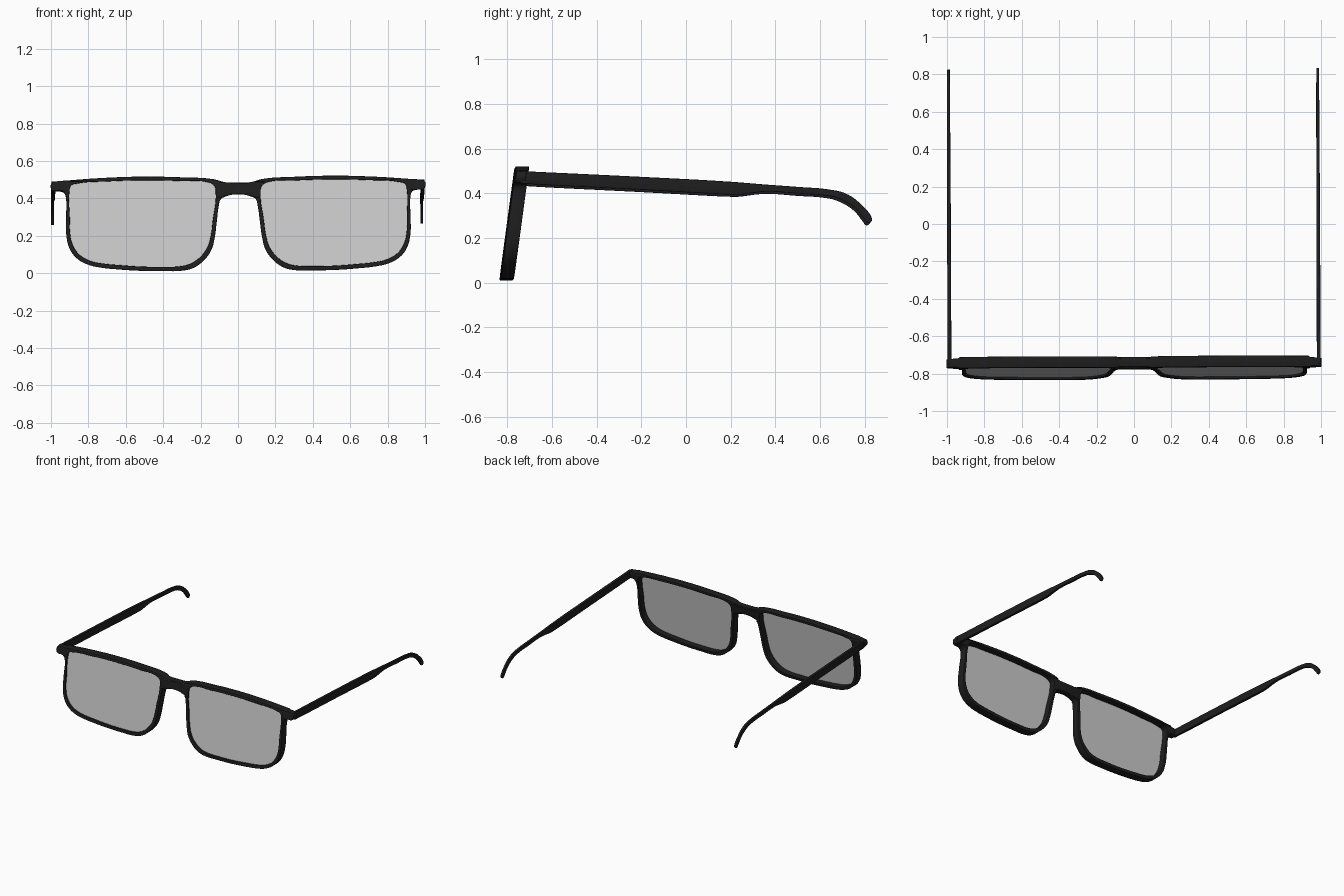
import bpy, bmesh
from mathutils import Matrix

if "Cube" in bpy.data.objects:
    bpy.data.objects.remove(bpy.data.objects["Cube"])

# The whole model sits with a very slight yaw and roll
TILT = Matrix.Rotation(0.004, 4, 'Z') @ Matrix.Rotation(-0.005, 4, 'Y')


def material(name, color):
    m = bpy.data.materials.new(name)
    m.diffuse_color = color
    m.use_nodes = True
    m.node_tree.nodes["Principled BSDF"].inputs["Base Color"].default_value = m.diffuse_color
    return m


BLACK = material("black_plastic", (0.013, 0.013, 0.013, 1))
TINT = material("tinted_lens", (0.54, 0.54, 0.54, 0.5))


def plate(name, loops, half, bevel, place, mat):
    """Filled smooth outline(s), extruded with rounded edges, then placed by a function."""
    cu = bpy.data.curves.new(name, 'CURVE')
    cu.dimensions = '2D'
    cu.fill_mode = 'BOTH'
    cu.resolution_u = 6
    cu.extrude = max(half - bevel, 0)
    cu.bevel_depth = bevel
    cu.bevel_resolution = 2
    cu.offset = -bevel
    for pts in loops:
        sp = cu.splines.new('BEZIER')
        sp.bezier_points.add(len(pts) - 1)
        sp.use_cyclic_u = True
        for bp, (a, b) in zip(sp.bezier_points, pts):
            bp.co = (a, b, 0)
            bp.handle_left_type = bp.handle_right_type = 'AUTO'
    ob = bpy.data.objects.new(name, cu)
    bpy.context.collection.objects.link(ob)
    bpy.ops.object.select_all(action='DESELECT')
    ob.select_set(True)
    bpy.context.view_layer.objects.active = ob
    bpy.ops.object.convert(target='MESH')
    ob = bpy.context.view_layer.objects.active
    me = ob.data
    bm = bmesh.new()
    bm.from_mesh(me)
    for v in bm.verts:
        v.co = TILT @ place(v.co).to_translation()
    bmesh.ops.remove_doubles(bm, verts=bm.verts, dist=1e-5)
    bmesh.ops.recalc_face_normals(bm, faces=bm.faces)
    bm.to_mesh(me)
    bm.free()
    me.materials.clear()
    me.materials.append(mat)
    bpy.ops.object.shade_smooth_by_angle(angle=0.6)
    return ob


def mirror(pts):
    return [(-x, z) for x, z in reversed(pts)]


# Half outline of the front, from bridge top round to bridge underside
half = [(0.07, 0.487), (0.13, 0.503), (0.3, 0.514), (0.5, 0.519), (0.7, 0.514),
        (0.9, 0.501), (0.985, 0.493), (0.997, 0.488), (0.997, 0.45), (0.985, 0.443),
        (0.955, 0.441), (0.93, 0.432), (0.921, 0.405), (0.921, 0.3), (0.919, 0.2),
        (0.9, 0.13), (0.86, 0.08), (0.8, 0.048), (0.74, 0.034), (0.64, 0.023),
        (0.52, 0.015), (0.4, 0.013), (0.3, 0.015), (0.24, 0.03), (0.185, 0.07),
        (0.145, 0.125), (0.127, 0.19), (0.116, 0.27), (0.104, 0.36), (0.094, 0.395),
        (0.07, 0.409)]
outline = [(0, 0.484)] + half + [(0, 0.422)] + mirror(half)

# Lens opening
opening = [(0.12, 0.43), (0.128, 0.468), (0.16, 0.486), (0.3, 0.494), (0.5, 0.499),
           (0.7, 0.494), (0.86, 0.483), (0.893, 0.472), (0.902, 0.44), (0.901, 0.3),
           (0.899, 0.21), (0.882, 0.147), (0.845, 0.099), (0.79, 0.069), (0.73, 0.056),
           (0.63, 0.046), (0.52, 0.038), (0.4, 0.036), (0.31, 0.039), (0.255, 0.053),
           (0.205, 0.088), (0.166, 0.14), (0.148, 0.2), (0.137, 0.28)]


def lean(x, z, depth):
    return Matrix.Translation((x, -0.835 + 0.135 * z + depth, z))


def place_front(c):
    depth = 0.03 - c.z
    if abs(c.x) < 0.09 or abs(c.x) > 0.94:   # thinner bridge and end pieces
        depth = 0.006 + depth * 0.75
    return lean(c.x, c.y, depth)


plate("front_frame", [outline, opening, mirror(opening)], 0.03, 0.003, place_front, BLACK)

# Lenses, set just behind the front of the rims
for side, pts in (("right", opening), ("left", mirror(opening))):
    plate("lens_" + side, [pts], 0, 0, lambda c: lean(c.x, c.y, 0.012), TINT)

# Temple arms: side profile in y, z with a hooked ear tip
arm = [(-0.75, 0.491), (-0.74, 0.495), (-0.7, 0.493), (-0.2, 0.469), (0.2, 0.447), (0.35, 0.435),
       (0.5, 0.424), (0.64, 0.412), (0.71, 0.395), (0.775, 0.351), (0.828, 0.285),
       (0.828, 0.272), (0.812, 0.262), (0.795, 0.28), (0.755, 0.328), (0.68, 0.372),
       (0.63, 0.384), (0.5, 0.394), (0.36, 0.403), (0.31, 0.399), (0.24, 0.39),
       (0.2, 0.39), (-0.2, 0.411), (-0.7, 0.437), (-0.74, 0.441), (-0.75, 0.447)]
for side, s in (("right", 1), ("left", -1)):
    def place_arm(c, s=s):
        taper = 1 - 0.25 * max(0, c.x) / 0.83
        return Matrix.Translation((s * 0.987 + c.z * taper, c.x, c.y))
    plate("temple_arm_" + side, [arm], 0.01, 0.003, place_arm, BLACK)
